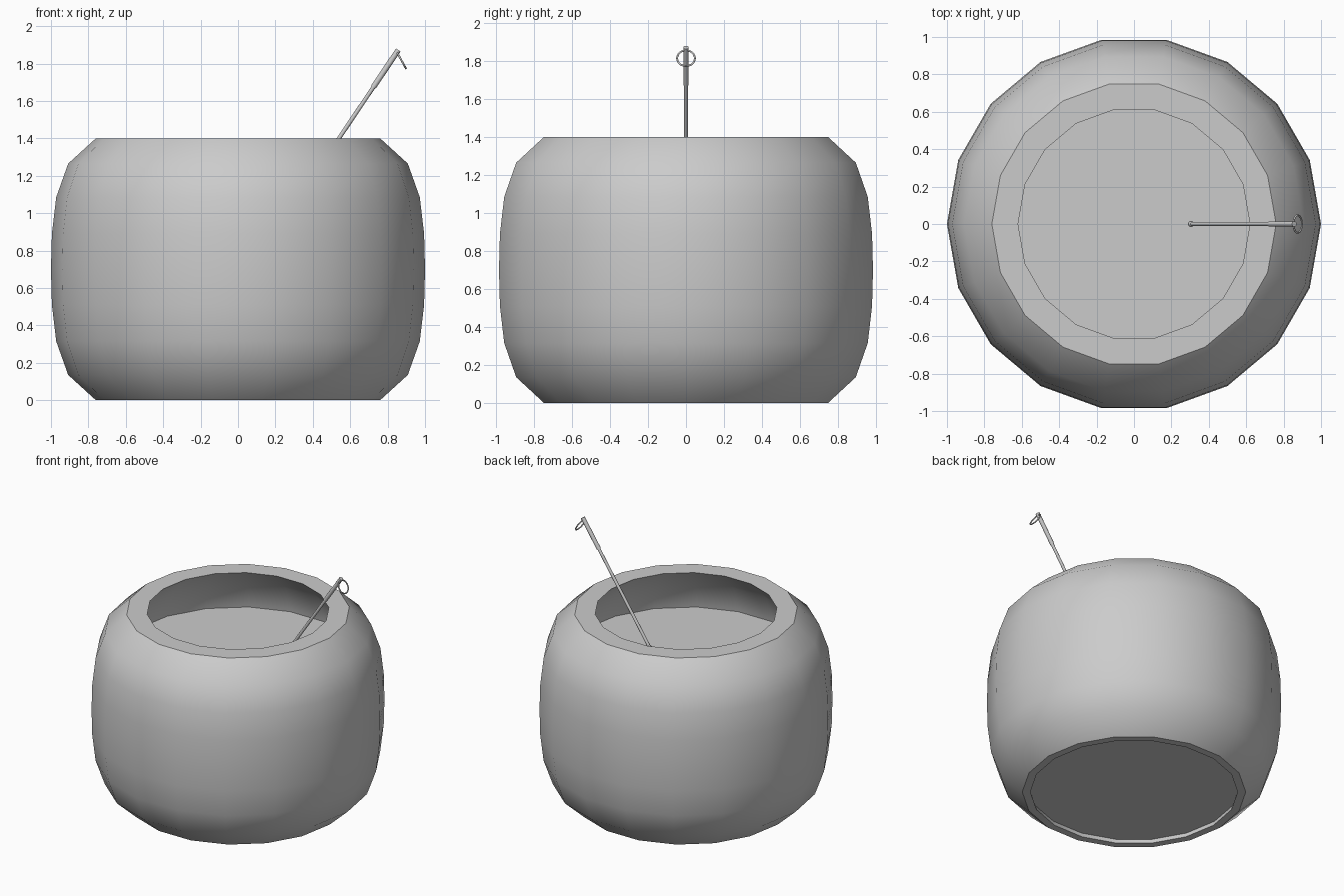
import bpy, bmesh, math
from mathutils import Vector

if "Cube" in bpy.data.objects:
    bpy.data.objects.remove(bpy.data.objects["Cube"])

SIDES = 18


def material(name, color):
    mat = bpy.data.materials.new(name)
    mat.use_nodes = True
    mat.diffuse_color = color
    mat.node_tree.nodes["Principled BSDF"].inputs["Base Color"].default_value = color
    return mat


grey = material("plain_grey", (0.6, 0.6, 0.6, 1))


def finish(obj, angle=32):
    obj.data.materials.append(grey)
    bpy.ops.object.select_all(action="DESELECT")
    obj.select_set(True)
    bpy.context.view_layer.objects.active = obj
    bpy.ops.object.shade_smooth_by_angle(angle=math.radians(angle))
    return obj


def lathe(name, profile, cap=False):
    """Turn a (radius, height) profile around z."""
    bm = bmesh.new()
    rings = []
    for r, z in profile:
        angles = [math.tau * i / SIDES for i in range(SIDES)]
        rings.append([bm.verts.new((r * math.cos(a), r * math.sin(a), z)) for a in angles])
    for low, high in zip(rings, rings[1:]):
        for i in range(SIDES):
            j = (i + 1) % SIDES
            bm.faces.new((low[i], low[j], high[j], high[i]))
    if cap:
        bm.faces.new(reversed(rings[0]))
    mesh = bpy.data.meshes.new(name)
    bm.to_mesh(mesh)
    bm.free()
    obj = bpy.data.objects.new(name, mesh)
    bpy.context.collection.objects.link(obj)
    return finish(obj)


def rod(name, start, end, radius, sides=10):
    axis = end - start
    bpy.ops.mesh.primitive_cylinder_add(
        vertices=sides, radius=radius, depth=axis.length, location=(start + end) / 2,
        rotation=axis.to_track_quat("Z", "Y").to_euler())
    obj = bpy.context.object
    obj.name = name
    return finish(obj, 40)


# Rounded pot: recessed base, mirrored outer curve, rim and inner wall
lower = [(0.76, 0), (0.908, 0.135), (0.972, 0.315), (0.995, 0.51)]
upper = [(r, 1.4 - z) for r, z in reversed(lower)]
base = [(0.715, 0.035), (0.705, 0)]
inside = [(0.62, 1.4), (0.77, 1.245), (0.835, 1.07), (0.845, 1.0)]
lathe("pot", base + lower + [(1.0, 0.7)] + upper + inside, cap=True)

# Flat surface of the contents
bpy.ops.mesh.primitive_circle_add(vertices=SIDES, radius=0.842, fill_type="NGON",
                                  location=(0, 0, 1.04), rotation=(0, 0, math.pi / 2))
bpy.context.object.name = "contents_surface"
finish(bpy.context.object)

# Leaning stirrer with a thicker grip and a rounded foot
foot, tip = Vector((0.305, 0, 1.05)), Vector((0.857, 0, 1.872))
rod("stirrer_shaft", foot, tip, 0.011)
rod("stirrer_grip", foot.lerp(tip, 0.76), tip, 0.015)
bpy.ops.mesh.primitive_uv_sphere_add(segments=10, ring_count=6, radius=0.015, location=foot)
bpy.context.object.name = "stirrer_foot"
finish(bpy.context.object, 60)

# Hanging ring at the tip
bpy.ops.mesh.primitive_torus_add(
    major_radius=0.047, minor_radius=0.005, major_segments=20, minor_segments=8,
    location=(0.875, 0, 1.815), rotation=(0, math.radians(61), 0))
bpy.context.object.name = "hanging_ring"
finish(bpy.context.object, 60)
